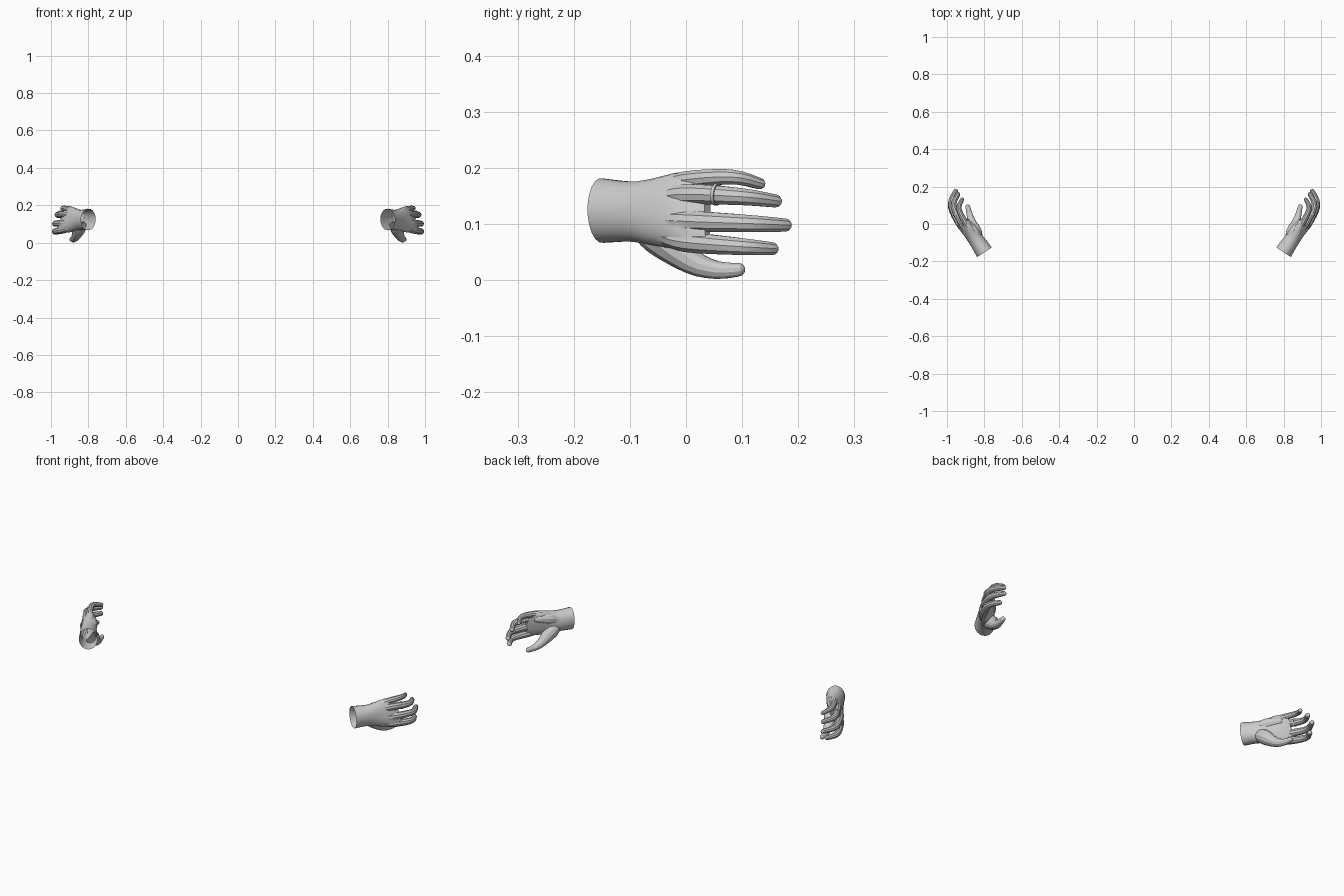
import bpy, bmesh, math
from mathutils import Vector

if "Cube" in bpy.data.objects:
    bpy.data.objects.remove(bpy.data.objects["Cube"])


def spline(pts, steps):
    # Catmull-Rom through rows of numbers
    out = []
    for i in range(len(pts) - 1):
        p = [pts[max(0, min(len(pts) - 1, i + k))] for k in (-1, 0, 1, 2)]
        for s in range(steps):
            t = s / steps
            out.append([0.5 * (2 * b + (c - a) * t + (2 * a - 5 * b + 4 * c - d) * t * t
                               + (3 * b - a - 3 * c + d) * t ** 3) for a, b, c, d in zip(*p)])
    return out + [list(pts[-1])]


def skin(name, rings, caps=True):
    bm = bmesh.new()
    loops = [[bm.verts.new(v) for v in r] for r in rings]
    n = len(loops[0])
    for a, b in zip(loops, loops[1:]):
        for i in range(n):
            bm.faces.new((a[i], a[(i + 1) % n], b[(i + 1) % n], b[i]))
    if caps:
        bm.faces.new(loops[0])
        bm.faces.new(loops[-1])
    bmesh.ops.recalc_face_normals(bm, faces=bm.faces)
    me = bpy.data.meshes.new(name)
    bm.to_mesh(me)
    bm.free()
    ob = bpy.data.objects.new(name, me)
    bpy.context.collection.objects.link(ob)
    return ob


def section(c, t, up, a, b, n, power=2.0):
    # rounded cross-section: a along up, b along the side direction
    side = t.cross(up).normalized()
    f = lambda v: math.copysign(abs(v) ** (2 / power), v)
    turns = [2 * math.pi * (i + 0.5) / n for i in range(n)]
    return [c + up * (a * f(math.cos(w))) + side * (b * f(math.sin(w))) for w in turns]


def tangents(cs):
    last = len(cs) - 1
    return [(cs[min(i + 1, last)] - cs[max(i - 1, 0)]).normalized() for i in range(len(cs))]


def upright(t):
    return (Vector((0, 0, 1)) - t * t.z).normalized()


def tube(name, pts, steps, n=10):
    # rows are x, y, z, radius; the last row gets a rounded tip
    rows = spline(pts, steps)
    cs = [Vector(r[:3]) for r in rows]
    ts = tangents(cs)
    rings = [section(c, t, upright(t), r[3], r[3], n) for c, t, r in zip(cs, ts, rows)]
    t, r = ts[-1], rows[-1][3]
    for angle in (30, 60, 80):
        d, k = math.sin(math.radians(angle)), math.cos(math.radians(angle))
        rings.append(section(cs[-1] + t * r * d, t, upright(t), r * k, r * k, n))
    return skin(name, rings)


def finger(name, knuckle, joint, tip, r):
    # starts inside the back of the palm so that the knuckle shows
    root = Vector(knuckle) + Vector((-.031, -.041, (.12 - knuckle[2]) * .2))
    return tube(name, [(*root, r * .75), (*knuckle, r), (*joint, r * .84), (*tip, r * .63)], 4)


# wrist and palm: centre, lean of the upper edge, half height, half thickness
rows = spline([
    (.800, -.150, .124, -.003, .058, .047),
    (.836, -.096, .122, 0, .054, .043),
    (.868, -.055, .121, -.008, .060, .037),
    (.910, -.002, .123, -.024, .069, .028),
    (.942, .038, .124, -.023, .056, .009)], 3)
cs = [Vector(r[:3]) for r in rows]
ts = tangents(cs)
hand = skin("hands", [section(c, t, Vector((r[3], 0, r[4])), 1, r[5], 20, 2 + .04 * i)
                      for i, (c, t, r) in enumerate(zip(cs, ts, rows))])

# fingers, thumb and the heel of the palm
parts = [
    finger("index", (.934, .002, .068), (.980, .095, .060), (.960, .153, .056), .019),
    finger("middle", (.933, .002, .105), (.978, .105, .101), (.953, .176, .098), .0195),
    finger("ring_finger", (.918, 0, .153), (.965, .095, .149), (.941, .159, .141), .019),
    finger("little_finger", (.898, 0, .178), (.936, .080, .184), (.919, .131, .172), .0165),
    tube("thumb", [(.838, -.085, .105, .026), (.848, -.045, .078, .036), (.867, .010, .033, .023),
                   (.880, .055, .018, .0165), (.889, .093, .0185, .0125)], 3, 12),
    tube("heel", [(.826, -.090, .135, .022), (.858, -.040, .149, .030), (.892, .008, .156, .020)], 3, 12),
]

# fuse everything into one skin
bpy.context.view_layer.objects.active = hand
for p in parts:
    m = hand.modifiers.new("union", "BOOLEAN")
    m.operation, m.solver, m.object = "UNION", "EXACT", p
    bpy.ops.object.modifier_apply(modifier=m.name)
    bpy.data.objects.remove(p)

# open the wrist end
bm = bmesh.new()
bm.from_mesh(hand.data)
cap = [f for f in bm.faces if f.normal.dot(ts[0]) < -0.8 and f.calc_center_median().y < -.13]
bmesh.ops.delete(bm, geom=cap, context="FACES")
bm.to_mesh(hand.data)
bm.free()

# finger ring band
c, t = Vector((.950, .054, .1525)), Vector((.42, .9, -.06)).normalized()
outline = [(s * .003, r) for s, r in ((-1, .0165), (-1, .0195), (1, .0195), (1, .0165), (-1, .0165))]
band = skin("finger_rings", [section(c + t * d, t, upright(t), r, r, 20) for d, r in outline], False)

# second hand by mirroring
for ob in (hand, band):
    m = ob.modifiers.new("mirror", "MIRROR")
    m.use_mirror_merge = False
    bpy.ops.object.select_all(action="DESELECT")
    ob.select_set(True)
    bpy.context.view_layer.objects.active = ob
    bpy.ops.object.modifier_apply(modifier=m.name)
    bpy.ops.object.shade_smooth_by_angle(angle=math.radians(25))
